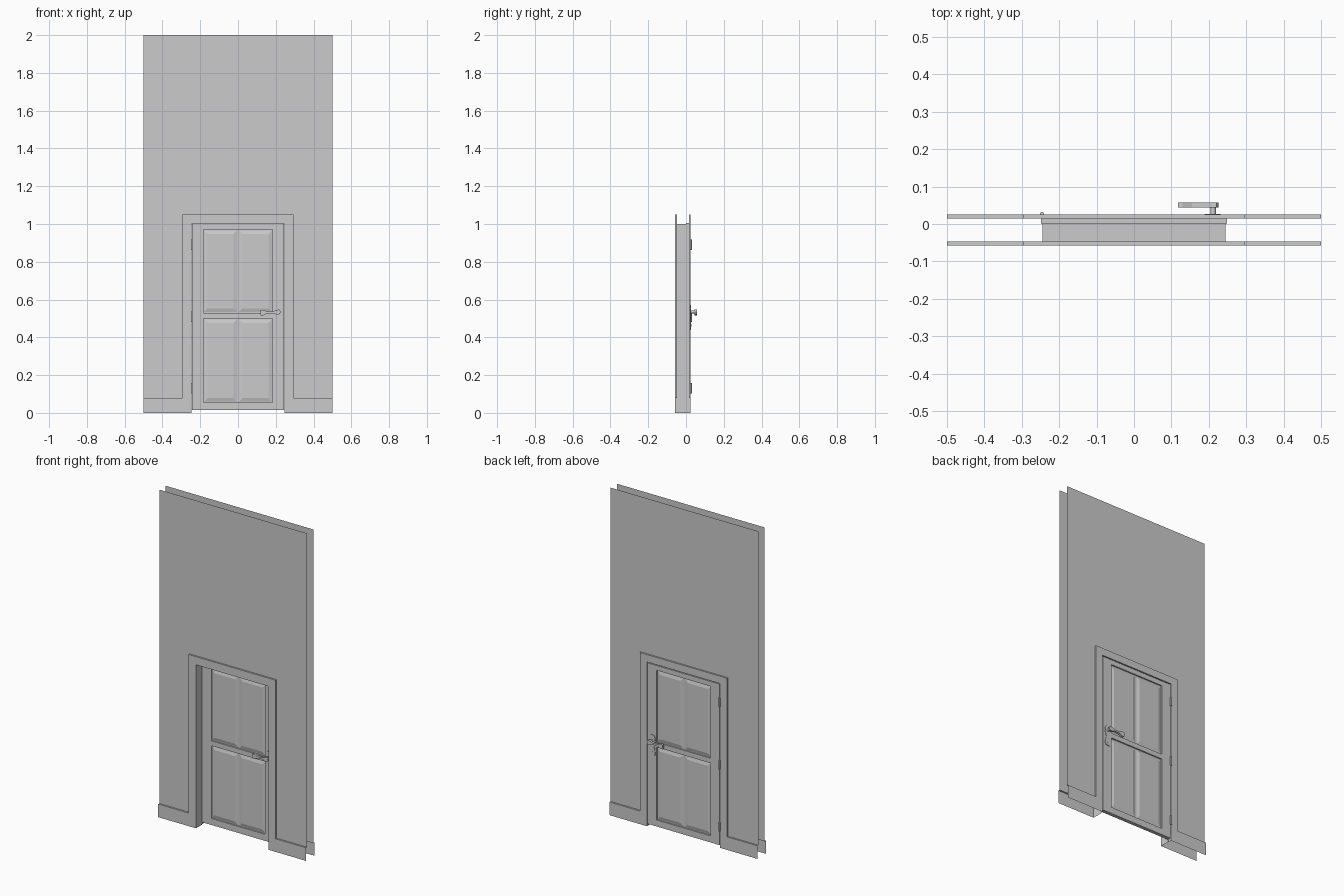
import bpy, bmesh
from math import cos, sin, pi

if "Cube" in bpy.data.objects:
    bpy.data.objects.remove(bpy.data.objects["Cube"])


def finish(name, bm):
    bmesh.ops.remove_doubles(bm, verts=bm.verts, dist=1e-5)
    me = bpy.data.meshes.new(name)
    bm.to_mesh(me)
    bm.free()
    ob = bpy.data.objects.new(name, me)
    bpy.context.collection.objects.link(ob)
    return ob


def sheet(bm, pts, y, flip=False):
    vs = [bm.verts.new((x, y, z)) for x, z in pts]
    bm.faces.new(vs[::-1] if flip else vs)


def loft(bm, a, ya, b, yb, closed=False):
    va = [bm.verts.new((x, ya, z)) for x, z in a]
    vb = [bm.verts.new((x, yb, z)) for x, z in b]
    n = len(a)
    for i in range(n if closed else n - 1):
        j = (i + 1) % n
        bm.faces.new((va[i], va[j], vb[j], vb[i]))


def prism(bm, pts, y0, y1, top=None):
    top = top or pts
    sheet(bm, pts, y0)
    sheet(bm, top, y1, True)
    loft(bm, pts, y0, top, y1, True)
    bmesh.ops.remove_doubles(bm, verts=bm.verts, dist=1e-5)
    bmesh.ops.recalc_face_normals(bm, faces=bm.faces)


def rect(x0, x1, z0, z1, inset=0.0):
    i = inset
    return [(x0 + i, z0 + i), (x1 - i, z0 + i), (x1 - i, z1 - i), (x0 + i, z1 - i)]


def opening(w, h):
    return [(w, 0), (w, h), (-w, h), (-w, 0)]


def circle(cx, cz, r, n=12):
    return [(cx + r * cos(2 * pi * k / n), cz + r * sin(2 * pi * k / n)) for k in range(n)]


# Two wall skins, each with a casing and baseboard standing proud of it
outer = [(-.5, .08), (-.295, .08), (-.295, 1.05), (.295, 1.05), (.295, .08), (.5, .08)]
for side, y_wall, y_trim, w, h in (("front", -.047, -.057, .245, 1.0),
                                   ("back", .015, .025, .248, 1.005)):
    back = side == "back"
    bm = bmesh.new()
    sheet(bm, outer + [(.5, 2), (-.5, 2)], y_wall, back)
    finish(side + "_wall", bm)
    bm = bmesh.new()
    sheet(bm, outer + [(.5, 0)] + opening(w, h) + [(-.5, 0)], y_trim, not back)
    loft(bm, outer, y_wall, outer, y_trim)
    bmesh.ops.remove_doubles(bm, verts=bm.verts, dist=1e-5)
    bmesh.ops.recalc_face_normals(bm, faces=bm.faces)
    finish(side + "_casing_and_baseboard", bm)

# Jamb lining with a small rebate where the leaf closes
bm = bmesh.new()
a, b = opening(.245, 1.0), opening(.248, 1.005)
loft(bm, a, -.057, a, .001)
loft(bm, a, .001, b, .001)
loft(bm, b, .001, b, .025)
finish("jamb_lining", bm)

# Door leaf: stiles, rails and thin panel core
MID = .0125
bm = bmesh.new()
for x0, x1, z0, z1 in ((-.244, -.182, .015, 1.0), (.182, .244, .015, 1.0),
                       (-.182, .182, .015, .055), (-.182, .182, .5, .53),
                       (-.182, .182, .97, 1.0)):
    part = bmesh.new()
    prism(part, rect(x0, x1, z0, z1), MID - .011, MID + .011)
    tmp = bpy.data.meshes.new("tmp")
    part.to_mesh(tmp)
    part.free()
    bm.from_mesh(tmp)
    bpy.data.meshes.remove(tmp)
me = bpy.data.meshes.new("door_frame")
bm.to_mesh(me)
bm.free()
bpy.context.collection.objects.link(bpy.data.objects.new("door_frame", me))
bm = bmesh.new()
prism(bm, rect(-.182, .182, .055, .97), MID - .003, MID + .003)
finish("panel_core", bm)

# Four raised panels on each face of the leaf
for s, face in ((-1, "front"), (1, "back")):
    for z0, z1, row in ((.06, .495, "lower"), (.535, .965, "upper")):
        for x0, x1, col in ((-.18, -.006, "left"), (.006, .18, "right")):
            bm = bmesh.new()
            prism(bm, rect(x0, x1, z0, z1), MID + s * .003, MID + s * .008,
                  rect(x0, x1, z0, z1, .018))
            finish(f"{face}_{row}_{col}_panel", bm)

# Lever handles with escutcheon plates on both faces
plate_half = [(.014, .44), (.019, .452), (.018, .475), (.013, .497), (.017, .515),
              (.021, .535), (.018, .556), (.009, .57)]
plate = [(.21 + x, z) for x, z in plate_half] + [(.21 - x, z) for x, z in plate_half[::-1]]
lever = [(.118, .517), (.130, .515), (.155, .525), (.185, .527), (.205, .520), (.222, .523),
         (.226, .535), (.220, .547), (.205, .545), (.185, .537), (.155, .537), (.130, .546),
         (.118, .543)]
for s, face in ((-1, "front"), (1, "back")):
    for name, pts, d0, d1 in (("escutcheon", plate, .010, .0145),
                              ("handle_stem", circle(.212, .534, .007), .013, .034),
                              ("lever", lever, .0315, .0445),
                              ("keyhole_boss", circle(.21, .463, .006), .014, .0165)):
        bm = bmesh.new()
        prism(bm, pts, MID + s * d0, MID + s * d1)
        ob = finish(f"{face}_{name}", bm)

# Hinge barrels on the back
for k, z in enumerate((.13, .51, .89)):
    bpy.ops.mesh.primitive_cylinder_add(vertices=12, radius=.005, depth=.056,
                                        location=(-.246, .027, z))
    bpy.context.object.name = f"hinge_{k + 1}"
    bpy.ops.object.shade_smooth_by_angle()
